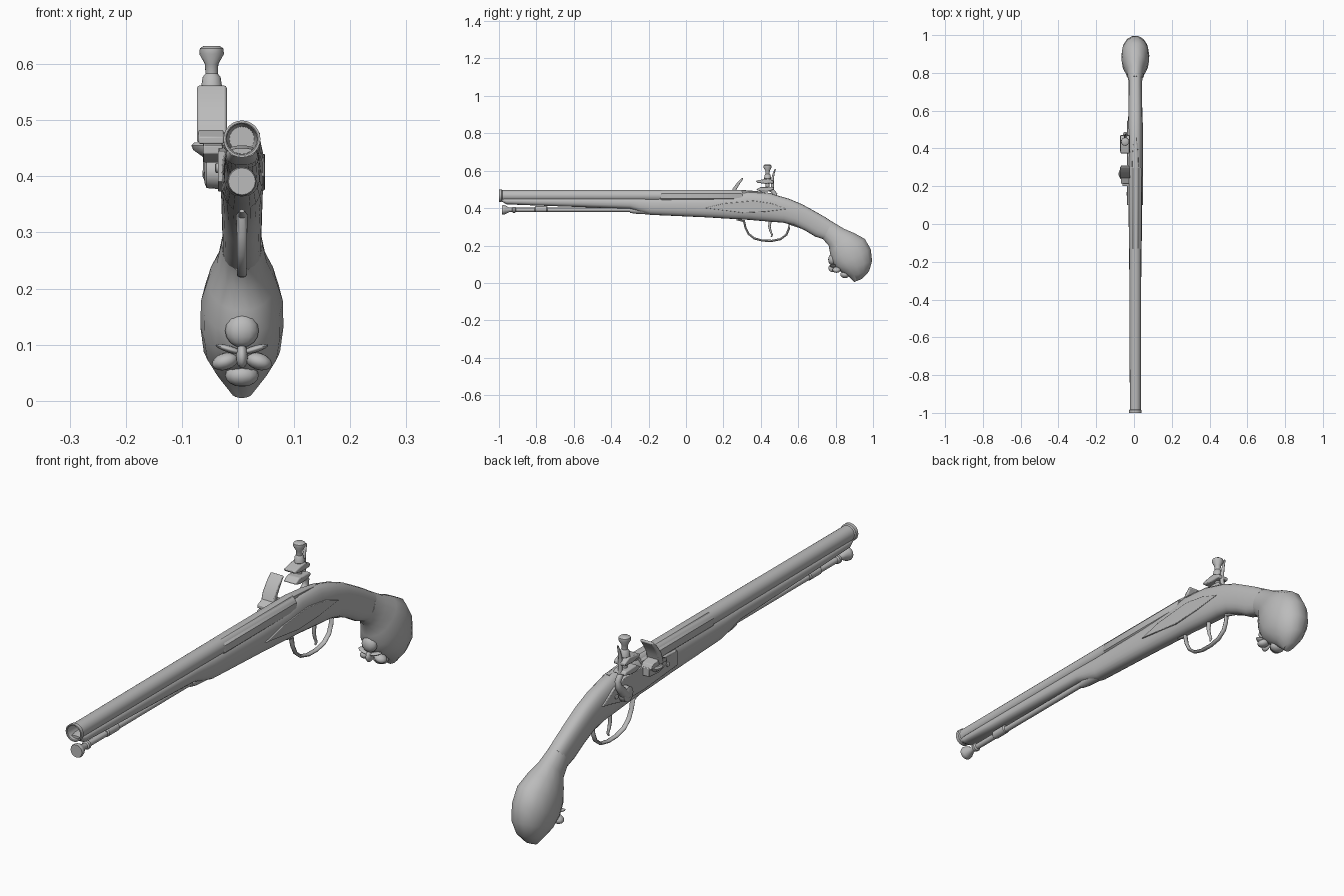
import bpy, bmesh, math
from mathutils import Vector, Matrix

cube = bpy.data.objects.get("Cube")
if cube:
    bpy.data.objects.remove(cube, do_unlink=True)

CX = 0.007  # centre line of the stock and barrel
grey = bpy.data.materials.new("plain grey")
grey.use_nodes = True
grey.diffuse_color = (0.5, 0.5, 0.5, 1)
grey.node_tree.nodes["Principled BSDF"].inputs["Base Color"].default_value = (0.5, 0.5, 0.5, 1)


def finish(name, bm, angle=35):
    bmesh.ops.recalc_face_normals(bm, faces=bm.faces[:])
    mesh = bpy.data.meshes.new(name)
    bm.to_mesh(mesh)
    bm.free()
    mesh.materials.append(grey)
    ob = bpy.data.objects.new(name, mesh)
    bpy.context.collection.objects.link(ob)
    bpy.ops.object.select_all(action='DESELECT')
    ob.select_set(True)
    bpy.context.view_layer.objects.active = ob
    bpy.ops.object.shade_smooth_by_angle(angle=math.radians(angle))
    return ob


def skin(name, rings, angle=35):
    """Join rings of points into a closed skin."""
    bm = bmesh.new()
    vs = [[bm.verts.new(p) for p in r] for r in rings]
    n = len(vs[0])
    for a, b in zip(vs, vs[1:]):
        for i in range(n):
            j = (i + 1) % n
            bm.faces.new((a[i], a[j], b[j], b[i]))
    bm.faces.new(vs[0])
    bm.faces.new(vs[-1])
    return finish(name, bm, angle)


def loft(name, sections, power=2.0, n=20, angle=35):
    """Sections: top (y, z), bottom (y, z), half width."""
    rings = []
    for ty, tz, by, bz, w in sections:
        ring = []
        for i in range(n):
            t = 2 * math.pi * i / n
            c, s = math.cos(t), math.sin(t)
            c = math.copysign(abs(c) ** (2 / power), c)
            s = math.copysign(abs(s) ** (2 / power), s)
            k = (1 + s) / 2
            ring.append((CX + w * c, by + (ty - by) * k, bz + (tz - bz) * k))
        rings.append(ring)
    return skin(name, rings, angle)


def lathe(name, profile, origin, axis='Y', n=24, turn=0, angle=35):
    """Profile: (distance along axis, radius)."""
    o = Vector(origin)
    rings = []
    for d, r in profile:
        ring = []
        for i in range(n):
            t = 2 * math.pi * i / n + turn
            a, b = r * math.cos(t), r * math.sin(t)
            ring.append(o + Vector({'X': (d, a, b), 'Y': (a, d, b), 'Z': (a, b, d)}[axis]))
        rings.append(ring)
    return skin(name, rings, angle)


def plate(name, outline, x0, x1, bevel=0.002):
    """Side outline (y, z) extruded across x."""
    ob = skin(name, [[(x, y, z) for y, z in outline] for x in (x0, x1)], 30)
    mod = ob.modifiers.new("soft edge", 'BEVEL')
    mod.width, mod.segments = bevel, 2
    return ob


def tube(name, points, radii, x=CX, wide=1.0, n=10):
    """Bent bar through (y, z) points, widened across x."""
    rings = []
    for i, (y, z) in enumerate(points):
        a = Vector(points[max(i - 1, 0)])
        b = Vector(points[min(i + 1, len(points) - 1)])
        t = (b - a).normalized()
        r = radii[i] if isinstance(radii, list) else radii
        rings.append([(x + r * wide * math.cos(q), y - t.y * r * math.sin(q), z + t.x * r * math.sin(q))
                      for q in (2 * math.pi * k / n for k in range(n))])
    return skin(name, rings, 50)


def blob(name, centre, size, rot=(0, 0, 0)):
    bm = bmesh.new()
    bmesh.ops.create_uvsphere(bm, u_segments=12, v_segments=8, radius=1)
    bm.transform(Matrix.LocRotScale(Vector(centre), None, None) @ Matrix.Rotation(rot[1], 4, 'Y')
                 @ Matrix.Rotation(rot[0], 4, 'X') @ Matrix.Diagonal((*size, 1)))
    return finish(name, bm, 60)


# Wooden stock: straight fore end, then curved grip
fore = [(-.985, .45, .435, .022), (-.96, .455, .42, .028), (-.8, .455, .414, .030), (-.3, .457, .396, .031),
        (-.25, .457, .38, .032), (-.19, .457, .364, .033), (.1, .462, .351, .036), (.25, .472, .342, .038)]
grip = [(.33, .489, .34, .337, .039), (.45, .479, .44, .328, .039), (.55, .45, .52, .322, .038),
        (.62, .421, .575, .309, .037), (.68, .388, .635, .281, .036), (.74, .354, .69, .248, .035),
        (.79, .322, .737, .233, .035)]
loft("stock", [(y, t, y, b, w) for y, t, b, w in fore] + grip, 2.5)

# Faceted butt cap
loft("butt_cap", [(.783, .328, .732, .232, .0365), (.845, .291, .762, .198, .045), (.9, .268, .768, .16, .061),
                  (.958, .237, .776, .118, .073), (.99, .182, .795, .08, .074), (.997, .118, .83, .056, .068),
                  (.98, .062, .868, .034, .046), (.942, .022, .9, .005, .018)], 2.1, 14, 50)

# Carved face under the butt cap
blob("face_nose", (CX, .785, .08), (.011, .024, .022), (.5, 0, 0))
blob("face_brow", (CX, .782, .125), (.03, .022, .03))
blob("face_chin", (CX, .85, .045), (.03, .025, .02))
for side, s in (("left", 1), ("right", -1)):
    blob(side + "_face_eyelid", (CX + s * .023, .785, .092), (.025, .016, .006), (0, -s * .3, 0))
    blob(side + "_face_cheek", (CX + s * .03, .805, .07), (.024, .022, .015), (0, s * .3, 0))

# Barrel with hollow muzzle and eight-sided breech
lathe("barrel", [(-.8, .022), (-.998, .027), (-1, .029), (-1, .033), (-.986, .033), (-.982, .029),
                 (-.13, .031), (.3, .031)], (CX, 0, .4665))
lathe("breech", [(-.135, .032), (-.13, .035), (.295, .035), (.303, .03)], (CX, 0, .4635), n=8, turn=math.pi / 8)
loft("barrel_tang", [(.3, .497, .3, .475, .018), (.38, .491, .38, .465, .015), (.46, .479, .455, .455, .009)], 3, 12)

# Ramrod, its flared tip and the thimble holding it
lathe("ramrod", [(-.983, .024), (-.978, .026), (-.968, .024), (-.945, .012), (-.93, .011), (-.926, .016),
                 (-.915, .016), (-.91, .011), (-.2, .011)], (CX, 0, .391), n=16)
lathe("ramrod_thimble", [(-.81, .012), (-.805, .016), (-.745, .016), (-.74, .012)], (CX, 0, .394), n=16)
lathe("ramrod_socket", [(-.3, .013), (-.27, .018), (-.2, .022)], (CX, 0, .388), n=16)

# Trigger guard and trigger
tube("trigger_guard", [(.27, .338), (.31, .331), (.318, .295), (.335, .262), (.365, .238), (.41, .226), (.46, .225),
                       (.505, .234), (.537, .258), (.55, .29), (.552, .318), (.6, .298)],
     [.003, .007] + [.006] * 8 + [.007, .003], wide=1.5)
tube("trigger", [(.45, .335), (.446, .3), (.452, .275), (.461, .255), (.455, .245)],
     [.009, .007, .006, .005, .003])

# Lock plate on the right, thinner counter plate on the left
lock = [(.1, .39), (.1, .445), (.26, .452), (.33, .462), (.42, .462), (.48, .442), (.55, .402),
        (.49, .39), (.42, .373), (.3, .373)]
plate("lock_plate", lock, CX - .043, CX - .02)
plate("counter_plate", [(.1, .4), (.2, .425), (.36, .44), (.46, .425), (.54, .395), (.42, .38), (.3, .375)],
      CX + .02, CX + .041)
for i, (y, z) in enumerate(((.16, .415), (.47, .41))):
    lathe("lock_screw_%d" % (i + 1), [(-.006, .006), (-.004, .009), (.006, .009)], (CX - .042, y, z), 'X', 12)

# Powder pan and the tilted striking plate over it
lathe("powder_pan", [(.43, .006), (.437, .016), (.447, .03), (.455, .033), (.46, .028)],
      (-.05, .265, 0), 'Z', 12)
plate("pan_bracket", [(.2, .44), (.2, .455), (.27, .468), (.31, .462), (.31, .43), (.25, .425)], -.062, -.028)
plate("pan_cover", [(.215, .458), (.215, .47), (.25, .485), (.3, .475), (.31, .458)], -.07, -.026)
plate("striking_plate", [(.236, .46), (.25, .505), (.276, .54), (.3, .563), (.307, .557), (.288, .53),
                         (.27, .5), (.262, .46)], -.073, -.02, .004)

# Cock: round hub, bent neck, jaws, thumb spur and clamp screw
HX, HY = -.047, .436
lathe("cock_hub", [(-.06, .018), (-.056, .028), (-.03, .03)], (0, .425, .407), 'X', 20)
tube("cock_neck", [(.425, .4), (.45, .425), (.472, .45), (.477, .474), (.46, .495), (.436, .505)],
     [.018, .017, .014, .012, .012, .012], x=HX, wide=.9)
plate("lower_jaw", [(.375, .498), (.4, .514), (.465, .512), (.472, .5), (.44, .49), (.405, .488)], -.073, -.021, .004)
plate("upper_jaw", [(.372, .545), (.38, .536), (.42, .53), (.468, .532), (.468, .545), (.44, .558), (.41, .554)],
      -.071, -.023, .004)
tube("thumb_spur", [(.463, .495), (.462, .53), (.463, .56), (.47, .588), (.478, .61)],
     [.009, .008, .007, .005, .003], x=HX)
lathe("clamp_screw", [(.5, .009), (.55, .012), (.557, .019), (.577, .016), (.583, .011), (.6, .012), (.618, .022),
                      (.628, .021), (.632, .015)], (HX, HY, 0), 'Z', 16)
